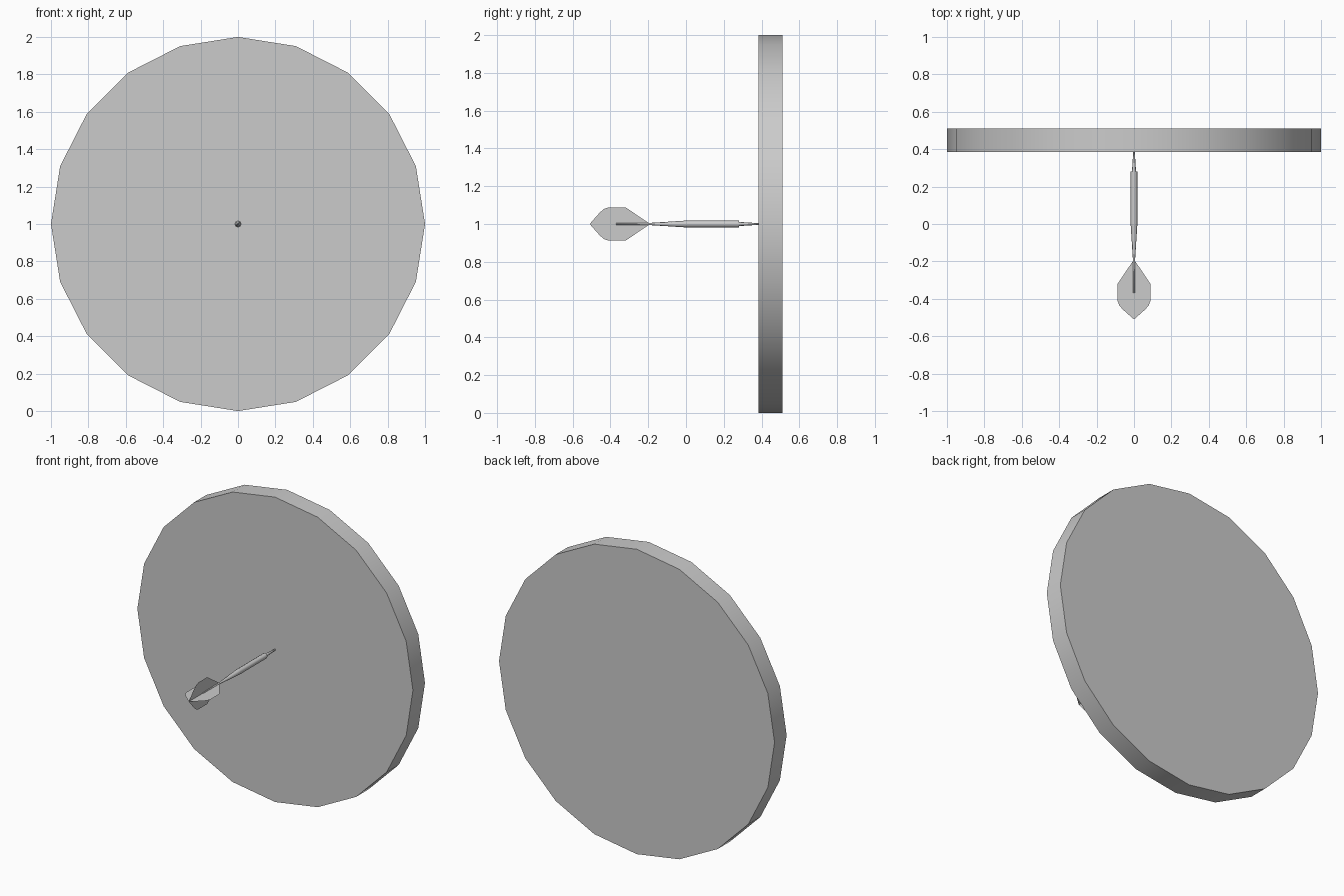
import bpy, bmesh
from math import pi, sin, cos

if "Cube" in bpy.data.objects:
    bpy.data.objects.remove(bpy.data.objects["Cube"])

CZ = 1.0  # height of the dart axis


def make_object(name, bm, smooth=None):
    bmesh.ops.recalc_face_normals(bm, faces=bm.faces)
    mesh = bpy.data.meshes.new(name)
    bm.to_mesh(mesh)
    bm.free()
    ob = bpy.data.objects.new(name, mesh)
    bpy.context.collection.objects.link(ob)
    if smooth:
        bpy.ops.object.select_all(action='DESELECT')
        ob.select_set(True)
        bpy.context.view_layer.objects.active = ob
        bpy.ops.object.shade_smooth_by_angle(angle=smooth)
    return ob


def lathe_y(name, profile, sides, smooth):
    """Closed round part along y from (y, radius) pairs."""
    bm = bmesh.new()
    rings = [[bm.verts.new((r * sin(2 * pi * i / sides), y, CZ + r * cos(2 * pi * i / sides)))
              for i in range(sides)] for y, r in profile]
    for a, b in zip(rings, rings[1:]):
        for i in range(sides):
            j = (i + 1) % sides
            bm.faces.new((a[i], a[j], b[j], b[i]))
    bm.faces.new(rings[0])
    bm.faces.new(rings[-1])
    return make_object(name, bm, smooth)


# Round target board, 20 sides
lathe_y("board", [(0.385, 1.0), (0.51, 1.0)], 20, pi / 6)

# Dart body: rear shaft, barrel and steel point
lathe_y("dart_shaft", [(-0.37, 0.004), (-0.19, 0.006), (0.0, 0.018)], 8, pi / 3.5)
lathe_y("dart_barrel", [(0.0, 0.018), (0.28, 0.018)], 8, pi / 3.5)
lathe_y("dart_point", [(0.28, 0.011), (0.39, 0.004)], 8, pi / 3.5)

# Four thin flights crossed around the shaft
FLIGHT = [(-0.19, 0.0), (-0.2, 0.007), (-0.32, 0.088), (-0.41, 0.088),
          (-0.435, 0.079), (-0.457, 0.06), (-0.51, 0.0)]
for k, name in enumerate(("top", "right", "bottom", "left")):
    bm = bmesh.new()
    a = k * pi / 2
    bm.faces.new([bm.verts.new((r * sin(a), y, CZ + r * cos(a))) for y, r in FLIGHT])
    make_object("flight_" + name, bm)
